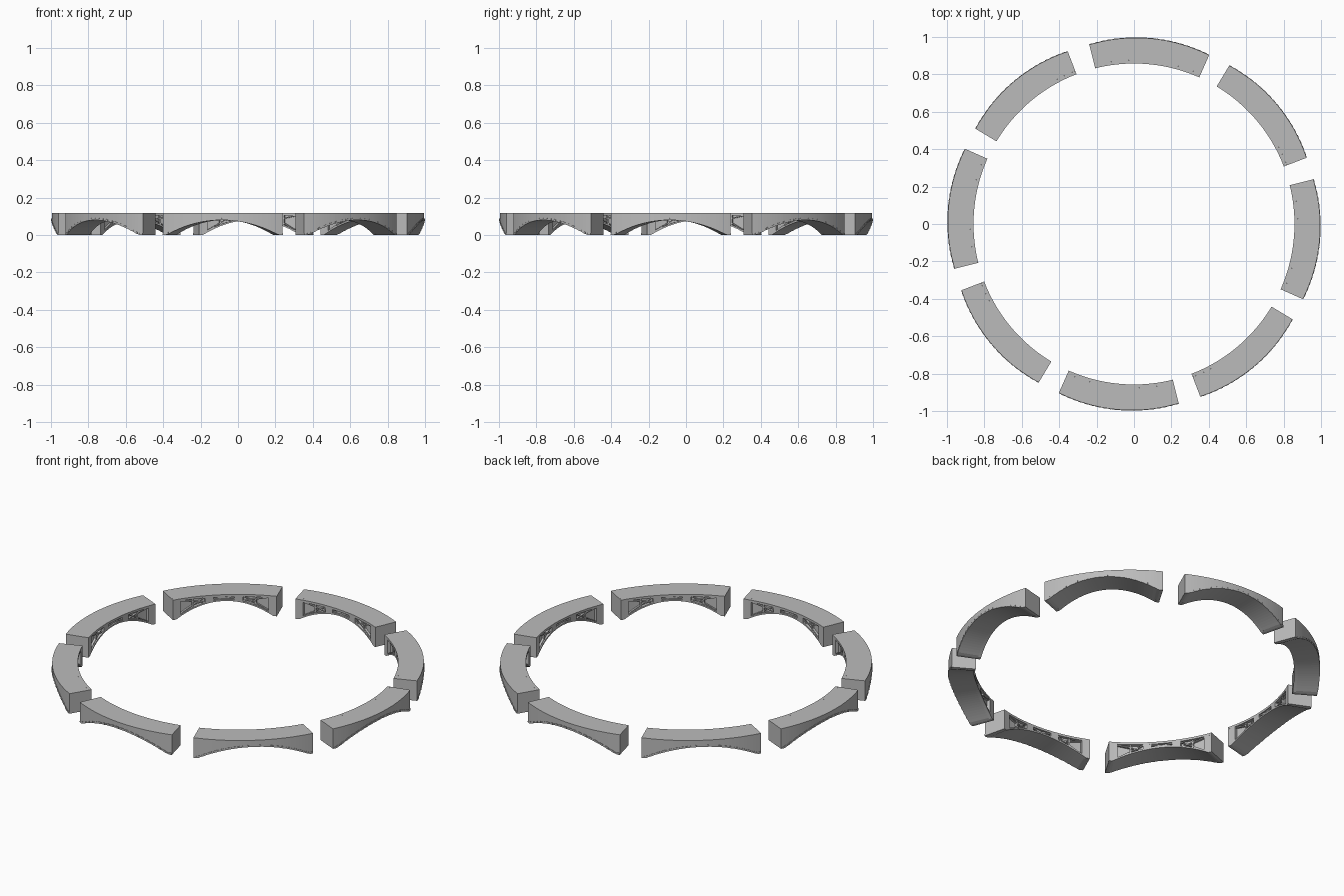
import bpy, bmesh, math

cube = bpy.data.objects.get("Cube")
if cube:
    bpy.data.objects.remove(cube)

stone = bpy.data.materials.new("grey stone")
stone.use_nodes = True
GREY = (0.5, 0.5, 0.5, 1)
stone.diffuse_color = GREY
stone.node_tree.nodes["Principled BSDF"].inputs["Base Color"].default_value = GREY

HALF = math.radians(19)      # half the angle one bridge covers
TOP, CROWN, FOOT = 0.118, 0.08, 0.93
INNER, BACK, OUTER = 0.858, 0.876, 0.996


def arch(t):
    """Height of the arch underside, t from -1 to 1 along the bridge."""
    return max(0.0, CROWN * (1 - (t / FOOT) ** 2))


def line(t0, z0, t1, z1):
    return lambda t: z0 + (z1 - z0) * (t - t0) / (t1 - t0)


def level(z):
    return lambda t: z


def block(bm, t0, t1, r0, r1, low, high, steps):
    """Curved bar between two radii and two height functions."""
    rings = []
    for i in range(steps + 1):
        t = t0 + (t1 - t0) * i / steps
        a = t * HALF
        ring = []
        for r, z in ((r0, low), (r1, low), (r1, high), (r0, high)):
            if r > 0.95:
                r *= 1 - 0.008 * t * t
            ring.append(bm.verts.new((r * math.sin(a), -r * math.cos(a), z(t))))
        rings.append(ring)
    for a, b in zip(rings, rings[1:]):
        for j in range(4):
            k = (j + 1) % 4
            bm.faces.new((a[j], a[k], b[k], b[j]))
    bm.faces.new(rings[0])
    bm.faces.new(rings[-1])


def brace(bm, t0, z0, t1, z1):
    """Thin diagonal bar across a recessed panel."""
    mid = line(t0, z0, t1, z1)
    block(bm, t0, t1, INNER + 0.006, BACK + 0.002,
          lambda t: mid(t) - 0.003, lambda t: mid(t) + 0.003, 4)


bm = bmesh.new()
top = level(TOP)
rim = lambda t: arch(t) + 0.009
under_cap = level(TOP - 0.013)

# solid core with the arch cut below
block(bm, -1, 1, BACK, OUTER, arch, top, 40)

# inner face frame: cap band and arch rim
block(bm, -1, 1, INNER, BACK, under_cap, top, 24)
block(bm, -1, 1, INNER, BACK, arch, rim, 40)

# end piers and the solid pieces between the panels
for s in (-1, 1):
    block(bm, s * 0.84, s, INNER, BACK, arch, under_cap, 6)
    block(bm, s * 0.2, s * 0.36, INNER, BACK, arch, under_cap, 6)
    # crossed braces of the side panel and its inner border
    lo_in, lo_out, hi = rim(0.36), rim(0.84), TOP - 0.014
    brace(bm, s * 0.36, hi, s * 0.84, lo_out)
    brace(bm, s * 0.40, lo_in, s * 0.84, hi)
    block(bm, s * 0.58, s * 0.61, INNER + 0.006, BACK, rim, under_cap, 1)
    # crossed brace of the middle panel
    brace(bm, -0.2 * s, rim(0), 0.2 * s, TOP - 0.014)

# arch stones on the outer face, every second one standing proud
COUNT = 40
for i in range(COUNT):
    t0 = -1 + 2 * i / COUNT
    depth = 0.003 if i % 2 else 0.0015
    height = 0.011 if i % 2 else 0.008
    block(bm, t0, t0 + 2 / COUNT, OUTER - 0.004, OUTER + depth,
          arch, lambda t, h=height: arch(t) + h, 1)

bmesh.ops.recalc_face_normals(bm, faces=bm.faces)
mesh = bpy.data.meshes.new("bridge_segment")
bm.to_mesh(mesh)
bm.free()
mesh.materials.append(stone)

# eight equal segments around the ring
for k in range(8):
    segment = bpy.data.objects.new("bridge_segment_%d" % (k + 1), mesh)
    segment.rotation_euler.z = math.radians(45 * k - 5)
    bpy.context.collection.objects.link(segment)
